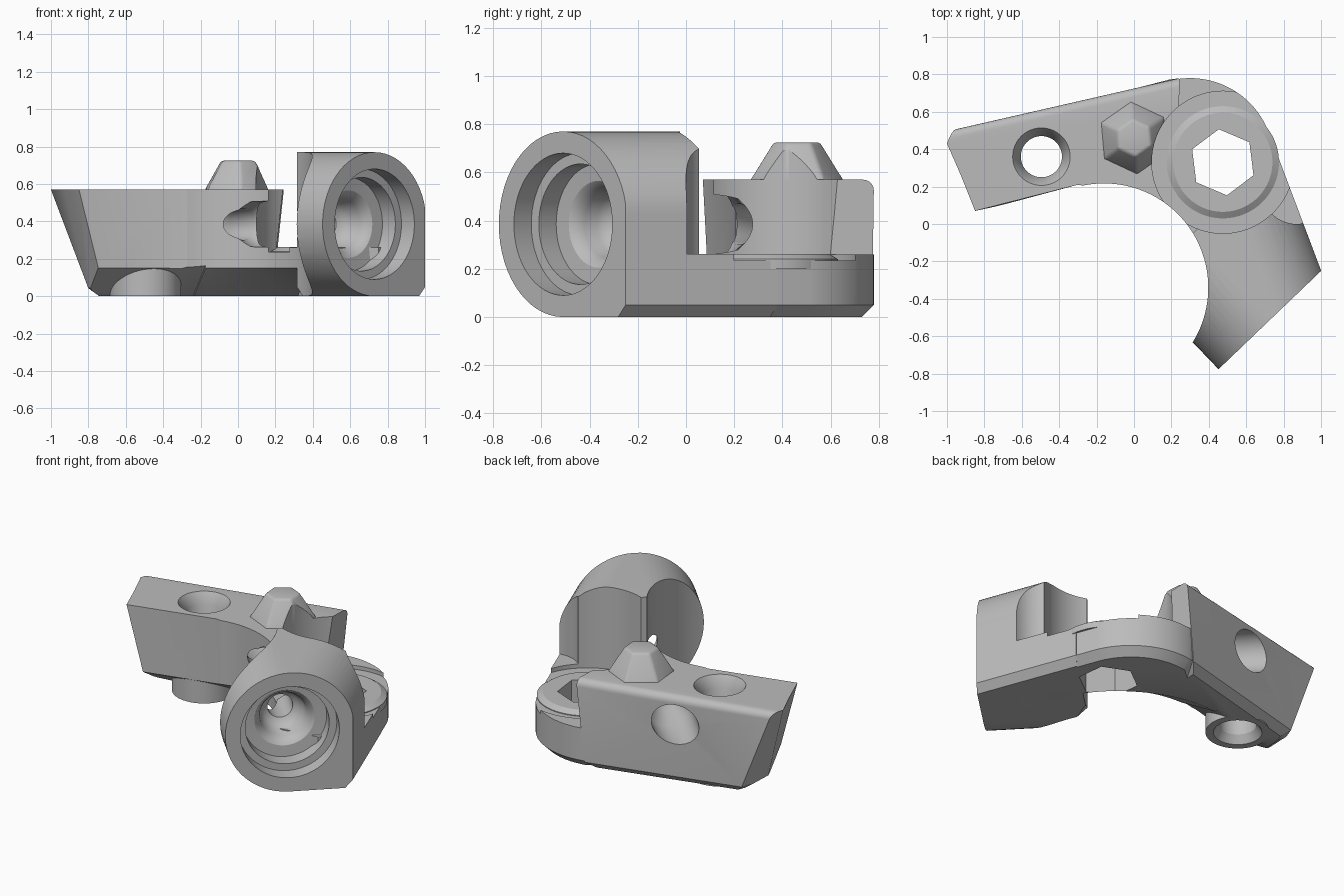
import bpy, bmesh
from math import sin, cos, pi, radians
from mathutils import Vector

if "Cube" in bpy.data.objects:
    bpy.data.objects.remove(bpy.data.objects["Cube"])

grey = bpy.data.materials.new("plain grey")
grey.use_nodes = True
grey.diffuse_color = (0.5, 0.5, 0.5, 1)
grey.node_tree.nodes["Principled BSDF"].inputs["Base Color"].default_value = (0.5, 0.5, 0.5, 1)

UP = Vector((0, 0, 1))
PIVOT = Vector((0.475, 0.33, 0))        # centre of the hex ring
BAY = Vector((-0.16, -0.34, 0))         # centre of the inner arc
FACE = Vector((0.73, -0.51, 0.385))     # centre of the socket face
BACK = Vector((-0.69, 0.72, 0)).normalized()   # socket axis, inwards
SIDE = Vector((BACK.y, -BACK.x, 0))            # across the socket face


def loft(name, rings):
    """Closed solid through rings of equal point count."""
    bm = bmesh.new()
    rows = [[bm.verts.new(p) for p in ring] for ring in rings]
    n = len(rows[0])
    for a, b in zip(rows, rows[1:]):
        for i in range(n):
            j = (i + 1) % n
            bm.faces.new((a[i], a[j], b[j], b[i]))
    bm.faces.new(rows[0])
    bm.faces.new(rows[-1])
    bmesh.ops.recalc_face_normals(bm, faces=bm.faces)
    mesh = bpy.data.meshes.new(name)
    bm.to_mesh(mesh)
    bm.free()
    obj = bpy.data.objects.new(name, mesh)
    bpy.context.collection.objects.link(obj)
    mesh.materials.append(grey)
    return obj


def lathe(name, centre, profile, axis=UP, sides=64, turn=0.0):
    """Solid of revolution; profile is (radius, distance along axis)."""
    u = Vector((1, 0, 0)) if axis == UP else UP.cross(axis)
    v = axis.cross(u)
    angles = [turn + 2 * pi * i / sides for i in range(sides)]
    return loft(name, [[centre + axis * h + (u * cos(t) + v * sin(t)) * r for t in angles]
                       for r, h in profile])


def bevel(obj, rule, width, segments):
    """Bevel the edges whose two ends satisfy the rule."""
    bm = bmesh.new()
    bm.from_mesh(obj.data)
    edges = [e for e in bm.edges if all(rule(v.co) for v in e.verts)]
    bmesh.ops.bevel(bm, geom=edges, offset=width, segments=segments, profile=0.5, affect='EDGES')
    bm.to_mesh(obj.data)
    bm.free()


def finish(obj, cutters=()):
    bpy.ops.object.select_all(action='DESELECT')
    obj.select_set(True)
    bpy.context.view_layer.objects.active = obj
    for c in cutters:
        mod = obj.modifiers.new(c.name, 'BOOLEAN')
        mod.operation, mod.solver, mod.object = 'DIFFERENCE', 'EXACT', c
        bpy.ops.object.modifier_apply(modifier=mod.name)
    bpy.ops.object.shade_smooth_by_angle(angle=radians(32))


# Cutters shared by several parts
bay = lathe("bay_cutter", BAY, [(0.557, -0.2), (0.557, 1)], sides=128)
clearing = lathe("clearing_cutter", PIVOT, [(0.38, 0.235), (0.38, 1)], sides=96)
notch = lathe("notch_cutter", Vector((0.87, 0.19, 0)), [(0.19, 0.262), (0.19, 1)])
hex_hole = lathe("hex_cutter", PIVOT, [(0.178, -0.1), (0.178, 0.5)], sides=6, turn=radians(97))
under_arc = lathe("under_arc_cutter", BAY, [(0.457, 0.21), (0.857, -0.03)], sides=128)
socket = lathe("socket_cutter", FACE,
               [(0.295, -0.1), (0.295, 0.1), (0.25, 0.1), (0.25, 0.2), (0.18, 0.205), (0.16, 0.22),
                (0.14, 0.26), (0.13, 0.32), (0.105, 0.36), (0.075, 0.375), (0.075, 0.8)], BACK)
cable = lathe("cable_cutter", FACE,
              [(0.13, 0.75), (0.12, 0.95), (0.085, 1.01), (0.085, 1.2), (0.13, 1.32), (0.13, 2)], BACK)
screw = lathe("screw_cutter", Vector((-0.495, 0.36, 0)),
              [(0.15, -0.01), (0.11, 0.05), (0.11, 0.5), (0.16, 0.58), (0.16, 0.8)])

# Sloped relief under the straight arm
along = Vector((0.97, 0.245, 0)).normalized()
inward = Vector((-along.y, along.x, 0))
start = Vector((-1.1, 0.006, 0))
under_arm = loft("under_arm_cutter", [
    [start + along * s + inward * d + UP * z for d, z in ((-0.1, 0.21), (0.3, -0.03), (-0.1, -0.03))]
    for s in (0, 0.95)])

# Relief fading out under the back of the socket housing
foot = Vector((FACE.x, FACE.y, 0))
under_socket = loft("under_socket_cutter", [
    [foot + SIDE * s + BACK * d + UP * z for d, z in ((0.25, -0.01), (0.7, h), (0.7, -0.01))]
    for s, h in ((-0.6, 0.38), (0.3, 0.0))])

# Base plate around the hex ring
outline = [(0.0, 0.15), (0.0, 0.6)]
outline += [(0.3 + 0.45 * cos(radians(a)), 0.33 + 0.45 * sin(radians(a))) for a in range(104, 20, -4)]
outline += [(0.925, -0.05), (0.75, -0.25), (0.35, -0.3)]
base = loft("base_plate", [[(x, y, z) for x, y in outline] for z in (0, 0.26)])
bevel(base, lambda c: c.z < 0.01, 0.05, 1)
finish(base, [bay, clearing, under_arc, hex_hole])

# Raised ring
ring = lathe("pivot_ring", PIVOT, [(0.3, 0.2), (0.3, 0.24), (0.265, 0.262)], sides=96)
finish(ring, [hex_hole])

# Straight arm with a raked tip
plan = [(-1, 0.43), (-0.97, 0.505), (0.245, 0.78), (0.22, 0.05), (-0.18, 0.19),
        (-0.3, 0.21), (-0.85, 0.07), (-0.93, 0.27)]


def drafted(x, y):
    if x < -0.8:
        return (x + (0.22 if y > 0.3 else 0.14), y + (0.03 if y < 0.3 else 0.02), 0)
    return (x - (0.06 if x > 0.24 else 0), y - (0.01 if y > 0.7 else 0), 0)


arm = loft("arm", [[drafted(x, y) for x, y in plan], [(x, y, 0.57) for x, y in plan]])
bevel(arm, lambda c: c.z > 0.56 and c.y > 0.225 * c.x + 0.7, 0.045, 5)
bevel(arm, lambda c: c.z < 0.01, 0.045, 1)
finish(arm, [bay, clearing, under_arc, under_arm, cable, screw, hex_hole])

# Screw boss under the arm
boss = lathe("screw_boss", Vector((-0.495, 0.36, 0)), [(0.19, 0), (0.19, 0.2)])
finish(boss, [screw])

# Tapered hex peg on the arm
peg = lathe("peg", Vector((0, 0.46, 0)), [(0.2, 0.55), (0.19, 0.58), (0.1, 0.725)], sides=6, turn=radians(95))
bevel(peg, lambda c: c.z > 0.57, 0.015, 3)
finish(peg, [clearing])

# Socket housing: rounded front profile swept back, flaring along the outer wall
R = 0.385
section = [(R * sin(radians(a)), R * cos(radians(a)), 1) for a in range(84, -1, -6)]
section += [(-R * sin(radians(a)), R * cos(radians(a)), 0) for a in range(0, 181, 6)]
section += [(0.33, -R, 1), (0.375, 0.05 - R, 1), (0.375, -0.04, 1)]


def slice_at(depth):
    return [FACE + BACK * depth + SIDE * (min(x, 0.375) + flare * depth * 0.427) + UP * z
            for x, z, flare in section]


housing = loft("socket_housing", [slice_at(0), slice_at(0.62)])
finish(housing, [bay, clearing, notch, hex_hole, under_socket, socket])

for c in (bay, clearing, notch, hex_hole, under_arc, under_arm, under_socket, socket, cable, screw):
    bpy.data.objects.remove(c)
